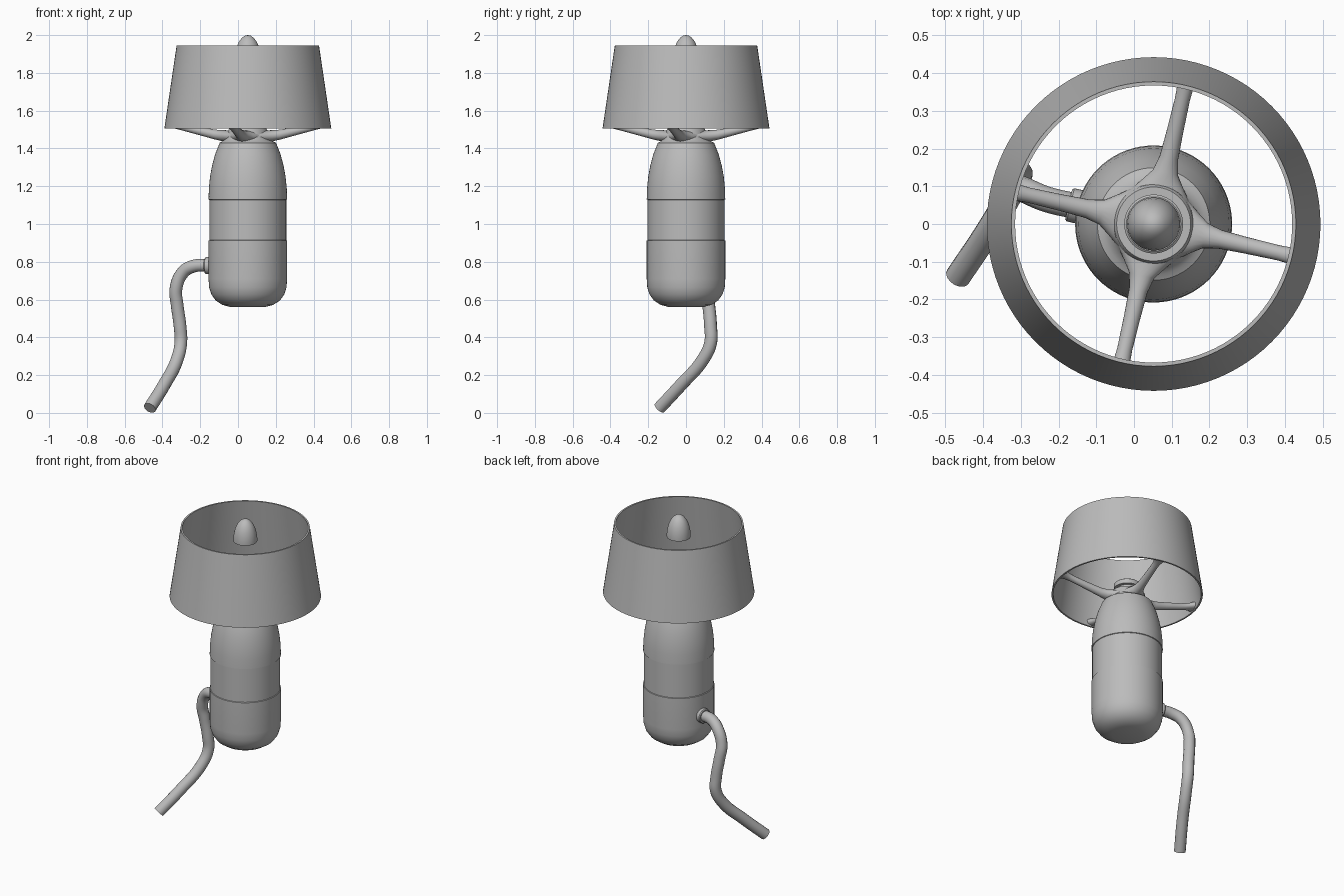
import bpy, bmesh
from math import cos, sin, pi, radians
from mathutils import Vector, Matrix

cube = bpy.data.objects.get("Cube")
if cube:
    bpy.data.objects.remove(cube, do_unlink=True)

AXIS = Vector((0.052, 0, 0))      # vertical axis of the lamp
TURN = radians(77)                # direction of the first spoke

grey = bpy.data.materials.new("satin_grey")
grey.use_nodes = True
grey.diffuse_color = (0.5, 0.5, 0.5, 1)
grey.node_tree.nodes["Principled BSDF"].inputs["Base Color"].default_value = (0.5, 0.5, 0.5, 1)


def finish(bm, name, sharp=35):
    bmesh.ops.remove_doubles(bm, verts=bm.verts, dist=1e-5)
    bmesh.ops.recalc_face_normals(bm, faces=bm.faces)
    mesh = bpy.data.meshes.new(name)
    bm.to_mesh(mesh)
    bm.free()
    mesh.materials.clear()
    mesh.materials.append(grey)
    ob = bpy.data.objects.new(name, mesh)
    bpy.context.collection.objects.link(ob)
    bpy.ops.object.select_all(action='DESELECT')
    ob.select_set(True)
    bpy.context.view_layer.objects.active = ob
    bpy.ops.object.shade_smooth_by_angle(angle=radians(sharp))
    return ob


def lathe(name, profile, matrix=None, closed=False, steps=72):
    """Revolve (radius, height) points about the vertical axis."""
    bm = bmesh.new()
    verts = [bm.verts.new((r, 0, z)) for r, z in profile]
    edges = [bm.edges.new(pair) for pair in zip(verts, verts[1:])]
    if closed:
        edges.append(bm.edges.new((verts[-1], verts[0])))
    bmesh.ops.spin(bm, geom=verts + edges, cent=(0, 0, 0), axis=(0, 0, 1),
                   angle=2 * pi, steps=steps, use_merge=True)
    bm.transform(matrix or Matrix.Translation(AXIS))
    return finish(bm, name)


# Body: lower cup, slightly recessed middle band, tapering shoulder
lathe("body", [(0, 0.56), (0.09, 0.56), (0.135, 0.572), (0.17, 0.595), (0.193, 0.627),
               (0.205, 0.665), (0.208, 0.71), (0.208, 0.912), (0.204, 0.914),
               (0.204, 1.128), (0.208, 1.13), (0.206, 1.19), (0.2, 1.25),
               (0.189, 1.31), (0.173, 1.37), (0.149, 1.43), (0, 1.432)])

# Shade: open thin-walled cone
lathe("shade", [(0.442, 1.505), (0.377, 1.945), (0.367, 1.945), (0.432, 1.505)],
      closed=True, steps=96)

# Hub, socket and floating cap of the light
lathe("hub", [(0, 1.425), (0.149, 1.43), (0.135, 1.437), (0.119, 1.45), (0.108, 1.47),
              (0.104, 1.495), (0.098, 1.505), (0, 1.505)])
lathe("light_socket", [(0, 1.5), (0.062, 1.5), (0.062, 1.535), (0.078, 1.537),
                       (0.078, 1.565), (0.072, 1.57), (0, 1.57)])
lathe("light_cap", [(0, 1.86), (0.07, 1.86), (0.07, 1.88), (0.066, 1.91), (0.059, 1.938),
                    (0.047, 1.965), (0.031, 1.986), (0.015, 1.997), (0, 2.0)])

# Spokes: four tapered arms, flared at both ends (radius, half width, centre, half height)
STATIONS = [(0.07, 0.085, 1.462, 0.032), (0.11, 0.055, 1.464, 0.032),
            (0.14, 0.034, 1.468, 0.029), (0.18, 0.025, 1.474, 0.026),
            (0.25, 0.022, 1.49, 0.023), (0.34, 0.02, 1.511, 0.02),
            (0.375, 0.022, 1.52, 0.02), (0.405, 0.03, 1.528, 0.021),
            (0.432, 0.05, 1.535, 0.024)]
SIDES = 20
for number in range(4):
    bm = bmesh.new()
    rings = [[bm.verts.new((r, w * cos(2 * pi * k / SIDES), z + h * sin(2 * pi * k / SIDES)))
              for k in range(SIDES)] for r, w, z, h in STATIONS]
    for a, b in zip(rings, rings[1:]):
        for k in range(SIDES):
            n = (k + 1) % SIDES
            bm.faces.new((a[k], a[n], b[n], b[k]))
    bm.faces.new(rings[0])
    bm.faces.new(rings[-1])
    bm.transform(Matrix.Translation(AXIS) @ Matrix.Rotation(TURN + number * pi / 2, 4, 'Z'))
    finish(bm, f"spoke_{number + 1}", 50)

# Cable collar on the side of the body, in line with one spoke
aim = TURN + pi / 2
out = Vector((cos(aim), sin(aim), 0))
place = (Matrix.Translation(AXIS + Vector((0, 0, 0.78))) @
         out.to_track_quat('Z', 'Y').to_matrix().to_4x4())
lathe("cable_collar", [(0, 0.18), (0.045, 0.18), (0.045, 0.226), (0.041, 0.231), (0, 0.231)],
      place, steps=32)

# Cable: round tube along a smooth path
path = [AXIS + out * 0.2 + Vector((0, 0, 0.78)), AXIS + out * 0.29 + Vector((0, 0, 0.778)),
        (-0.29, 0.09, 0.745), (-0.328, 0.105, 0.66), (-0.322, 0.12, 0.57),
        (-0.307, 0.13, 0.46), (-0.303, 0.13, 0.37), (-0.325, 0.085, 0.275),
        (-0.39, -0.025, 0.15), (-0.467, -0.14, 0.026)]
curve = bpy.data.curves.new("cable_path", 'CURVE')
curve.dimensions = '3D'
curve.bevel_depth = 0.034
curve.bevel_resolution = 5
curve.resolution_u = 8
curve.use_fill_caps = True
spline = curve.splines.new('BEZIER')
spline.bezier_points.add(len(path) - 1)
for point, co in zip(spline.bezier_points, path):
    point.co = co
    point.handle_left_type = point.handle_right_type = 'AUTO'
guide = bpy.data.objects.new("cable_path", curve)
bpy.context.collection.objects.link(guide)
bpy.context.view_layer.update()
bm = bmesh.new()
bm.from_mesh(guide.to_mesh())
guide.to_mesh_clear()
bpy.data.objects.remove(guide, do_unlink=True)
finish(bm, "cable", 50)
